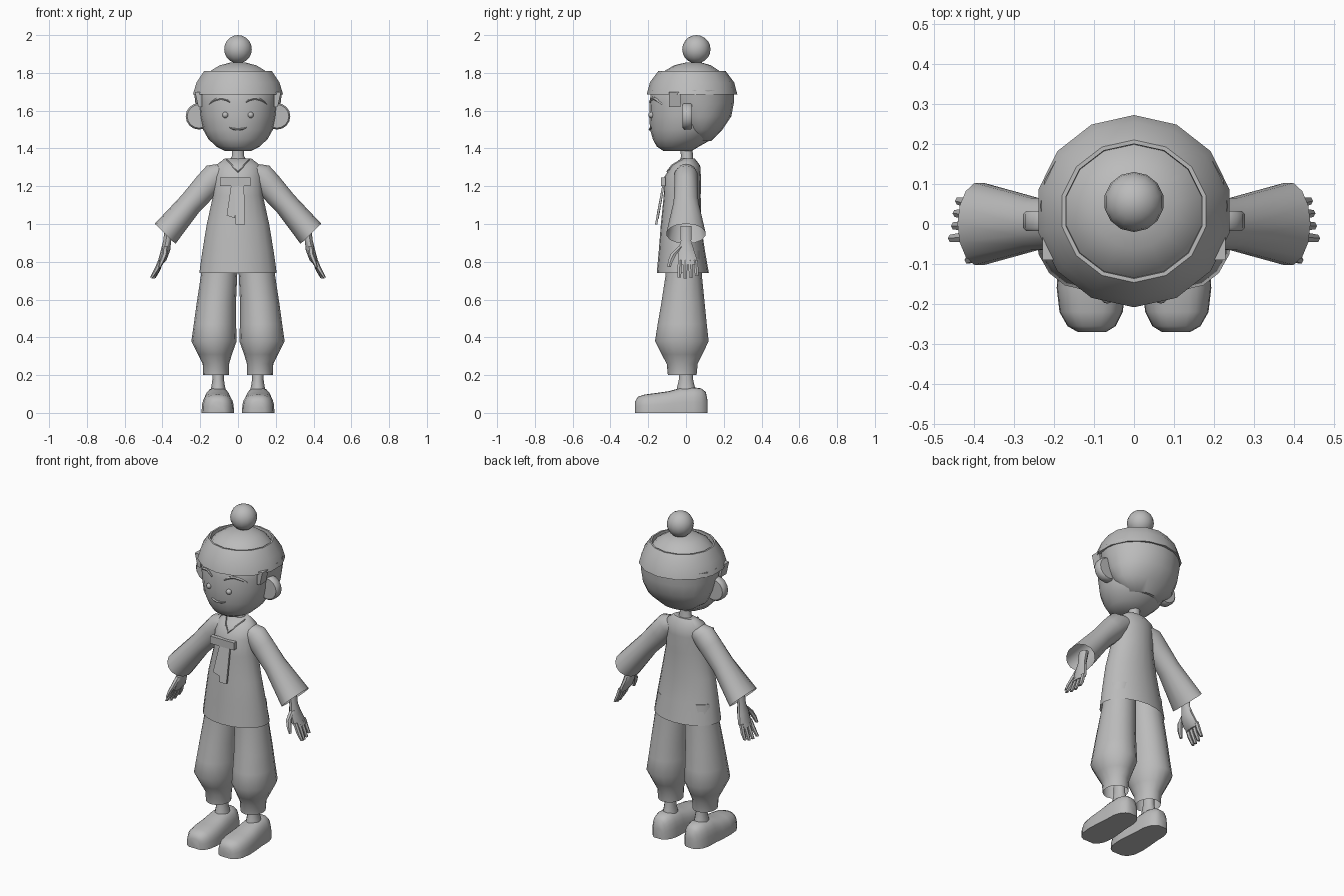
import bpy, bmesh, math
from mathutils import Vector
from mathutils.bvhtree import BVHTree

if "Cube" in bpy.data.objects:
    bpy.data.objects.remove(bpy.data.objects["Cube"])

CLAY = (0.5, 0.5, 0.5, 1)
clay = bpy.data.materials.new("plain_grey")
clay.use_nodes = True
clay.diffuse_color = CLAY
clay.node_tree.nodes["Principled BSDF"].inputs["Base Color"].default_value = CLAY

X, Y, Z = Vector((1, 0, 0)), Vector((0, 1, 0)), Vector((0, 0, 1))


def finish(name, bm, mirror=False, angle=45):
    bmesh.ops.recalc_face_normals(bm, faces=bm.faces[:])
    mesh = bpy.data.meshes.new(name)
    bm.to_mesh(mesh)
    bm.free()
    mesh.materials.append(clay)
    ob = bpy.data.objects.new(name, mesh)
    bpy.context.collection.objects.link(ob)
    bpy.ops.object.select_all(action="DESELECT")
    bpy.context.view_layer.objects.active = ob
    ob.select_set(True)
    bpy.ops.object.shade_smooth_by_angle(angle=math.radians(angle))
    if mirror:
        mod = ob.modifiers.new("other_side", "MIRROR")
        mod.use_mirror_merge = False
    return ob


def ring(center, u, v, sides=16, turn=0.0):
    steps = [math.tau * (i + turn) / sides for i in range(sides)]
    return [Vector(center) + u * math.cos(a) + v * math.sin(a) for a in steps]


def skin(name, rings, start=True, end=True, mirror=False, angle=45):
    """Bridge matching rings of points into one surface."""
    bm = bmesh.new()
    rows = [[bm.verts.new(p) for p in r] for r in rings]
    n = len(rows[0])
    for a, b in zip(rows, rows[1:]):
        for i in range(n):
            j = (i + 1) % n
            bm.faces.new((a[i], a[j], b[j], b[i]))
    if start:
        bm.faces.new(rows[0])
    if end:
        bm.faces.new(rows[-1])
    return finish(name, bm, mirror, angle)


def stack(name, levels, x=0.0, sides=16, turn=0.0, **kw):
    """Levels are (z, centre y, half width, half depth), or with own centre x last."""
    rings = []
    for z, cy, rx, ry, *cx in levels:
        rings.append(ring((cx[0] if cx else x, cy, z), X * rx, Y * ry, sides, turn))
    return skin(name, rings, **kw)


def tube(name, points, u, v, sides=6, **kw):
    """Points are (position, radius along u, radius along v)."""
    return skin(name, [ring(p, u * a, v * b, sides) for p, a, b in points], **kw)


def ball(name, center, radius, scale=(1, 1, 1), segments=14, rings=10, **kw):
    bm = bmesh.new()
    bmesh.ops.create_uvsphere(bm, u_segments=segments, v_segments=rings, radius=radius)
    bmesh.ops.scale(bm, vec=scale, verts=bm.verts[:])
    bmesh.ops.translate(bm, vec=center, verts=bm.verts[:])
    return finish(name, bm, **kw)


def slab(name, outline, thick, mirror=False):
    """Flat strip from outline corners, thickened towards the front."""
    front = [Vector(p) - Y * thick for p in outline]
    return skin(name, [[Vector(p) for p in outline], front], mirror=mirror)


def front_of(ob):
    mesh = ob.data
    tree = BVHTree.FromPolygons([v.co for v in mesh.vertices],
                                [p.vertices[:] for p in mesh.polygons])

    def hit(x, z):
        p = tree.ray_cast(Vector((x, -1, z)), Y)[0]
        return p if p else Vector((x, 0, z))
    return hit


# Head and neck
head = stack("head", [(1.387, -.045, .07, .075), (1.41, -.043, .115, .112),
                      (1.45, -.018, .157, .158), (1.5, -.01, .185, .18),
                      (1.57, 0, .2, .195), (1.65, 0, .207, .193),
                      (1.72, .01, .205, .19), (1.77, .02, .17, .16)], sides=20)
stack("neck", [(1.25, 0, .06, .05), (1.33, .005, .05, .035),
               (1.36, .005, .032, .032), (1.43, 0, .032, .032)], sides=12)

# Hair at the back, with a sideburn ahead of each ear
stack("hair", [(1.44, .08, .1, .055), (1.5, .08, .185, .113), (1.57, .07, .211, .17),
               (1.64, .055, .226, .198), (1.71, .045, .234, .21)], sides=20)
slab("sideburn", [(.19, -.03, 1.62), (.21, -.03, 1.62),
                  (.228, -.03, 1.7), (.19, -.03, 1.7)], .06, mirror=True)

# Ears: discs facing forward
skin("ear", [ring((.207, y, 1.57), X * r, Z * r, 16)
             for y, r in ((.033, .062), (.025, .07), (-.01, .07), (-.018, .062))], mirror=True)

# Face
face = front_of(head)
ball("eye", face(.067, 1.577), .016, segments=12, rings=8, mirror=True)
tube("eyebrow", [(face(x, z), .009, r) for x, z, r in
                 ((.042, 1.645, .004), (.065, 1.66, .008), (.09, 1.666, .008),
                  (.125, 1.656, .007), (.153, 1.636, .003))], Y, Z, mirror=True)
tube("mouth", [(face(x, 1.5 + 5 * x * x), .008, .006 if abs(x) < .04 else .003)
               for x in (-.044, -.025, 0, .025, .044)], Y, Z)

# Cap: turned-up band with an inner wall, crown and pompom
stack("cap_band", [(1.69, .032, .205, .2), (1.685, .032, .245, .24), (1.75, .032, .225, .223),
                   (1.81, .032, .184, .178), (1.81, .032, .174, .168), (1.77, .032, .172, .166)],
      sides=14, turn=.5, start=False, end=False, angle=35)
stack("cap_crown", [(1.775, .032, .178, .172), (1.81, .032, .15, .146),
                    (1.84, .035, .1, .098), (1.855, .04, .04, .04)], sides=14, turn=.5)
ball("pompom", (0, .055, 1.925), .075)

# Jacket body and wide open sleeves
jacket = stack("jacket", [(.74, -.017, .205, .138), (.86, -.022, .188, .122),
                          (1.0, -.027, .165, .106), (1.15, -.02, .132, .098),
                          (1.25, -.018, .128, .097), (1.31, 0, .118, .075),
                          (1.347, .01, .07, .036)], sides=20, start=False)
slope = Vector((.72, 0, .7))
skin("sleeve", [ring(c, slope * h, Y * d, 14) for c, h, d in (
    ((.07, 0, 1.275), .06, .055), ((.115, 0, 1.26), .07, .062), ((.165, 0, 1.205), .07, .063),
    ((.25, 0, 1.11), .064, .067), ((.386, 0, .948), .076, .105))], end=False, mirror=True)

# Crossed collar edge and chest ribbon
chest = front_of(jacket)
tube("collar_edge", [(chest(x, z), .007, .007) for x, z in
                     ((0, 1.278), (.03, 1.308), (.06, 1.34))], Y, Z, mirror=True)


def strip(name, corners, thick=.012):
    slab(name, [(x, y, z) for x, y, z in corners], thick)


strip("ribbon_bow", [(-.095, -.108, 1.2), (.065, -.108, 1.2),
                     (.065, -.108, 1.245), (-.095, -.108, 1.245)], .025)
strip("ribbon_long_tail", [(-.012, -.152, .998), (.036, -.152, .998),
                           (.032, -.112, 1.215), (-.02, -.112, 1.215)])
strip("ribbon_short_tail", [(-.06, -.144, 1.045), (-.015, -.144, 1.03),
                            (-.01, -.112, 1.215), (-.035, -.112, 1.215)])

# Hands: wrist and palm, four fingers, thumb
tube("hand", [((.362, 0, .99), .024, .032), ((.375, 0, .91), .021, .029),
              ((.384, 0, .86), .025, .045), ((.4, .008, .81), .022, .054),
              ((.416, .01, .785), .016, .05)], X, Y, sides=10, mirror=True)
for i, finger in enumerate(("index", "middle", "ring", "little")):
    y = -.031 + i * .027
    reach = (.008, 0, -.004, -.01)[i]
    drop = (.006, 0, .002, .014)[i]
    tube(finger + "_finger", [((.408, y, .81), .013, .013),
                              ((.428 + reach / 2, y * 1.1, .758), .013, .013),
                              ((.448 + reach, y * 1.15, .712 + drop), .009, .01)],
         X, Y, mirror=True)
tube("thumb", [((.384, -.025, .88), .016, .018), ((.388, -.066, .84), .015, .018),
               ((.402, -.082, .805), .013, .015), ((.415, -.09, .772), .008, .01)],
     X, Y, mirror=True)

# Baggy trousers gathered at the ankle
stack("trouser_leg", [(.2, -.02, .068, .076, .116), (.26, -.02, .07, .082, .117),
                      (.31, -.021, .09, .108, .122), (.38, -.022, .12, .142, .127),
                      (.47, -.02, .112, .13, .122), (.58, -.016, .104, .115, .115),
                      (.73, -.012, .096, .096, .1), (.86, -.012, .09, .09, .092)],
      start=False, mirror=True)
stack("ankle", [(.1, 0, .045, .055), (.14, 0, .036, .046), (.18, 0, .03, .037),
                (.27, 0, .03, .035)], x=.105, sides=12, mirror=True)


# Shoes: flat soles with rounded tops
def arch(y, half, high, cx):
    pts = []
    for i in range(13):
        a = math.pi * i / 12
        c, s = math.cos(a), math.sin(a)
        pts.append(Vector((cx + half * math.copysign(abs(c) ** .75, c), y,
                           high * max(s, 0) ** .65)))
    return pts


skin("shoe", [arch(*s) for s in (
    (-.27, .035, .06, .105), (-.255, .06, .085, .106), (-.22, .079, .097, .107),
    (-.16, .086, .105, .107), (-.09, .082, .115, .108), (-.03, .076, .132, .108),
    (.04, .074, .135, .108), (.08, .062, .13, .108), (.105, .042, .11, .108),
    (.115, .025, .06, .108))], mirror=True)
